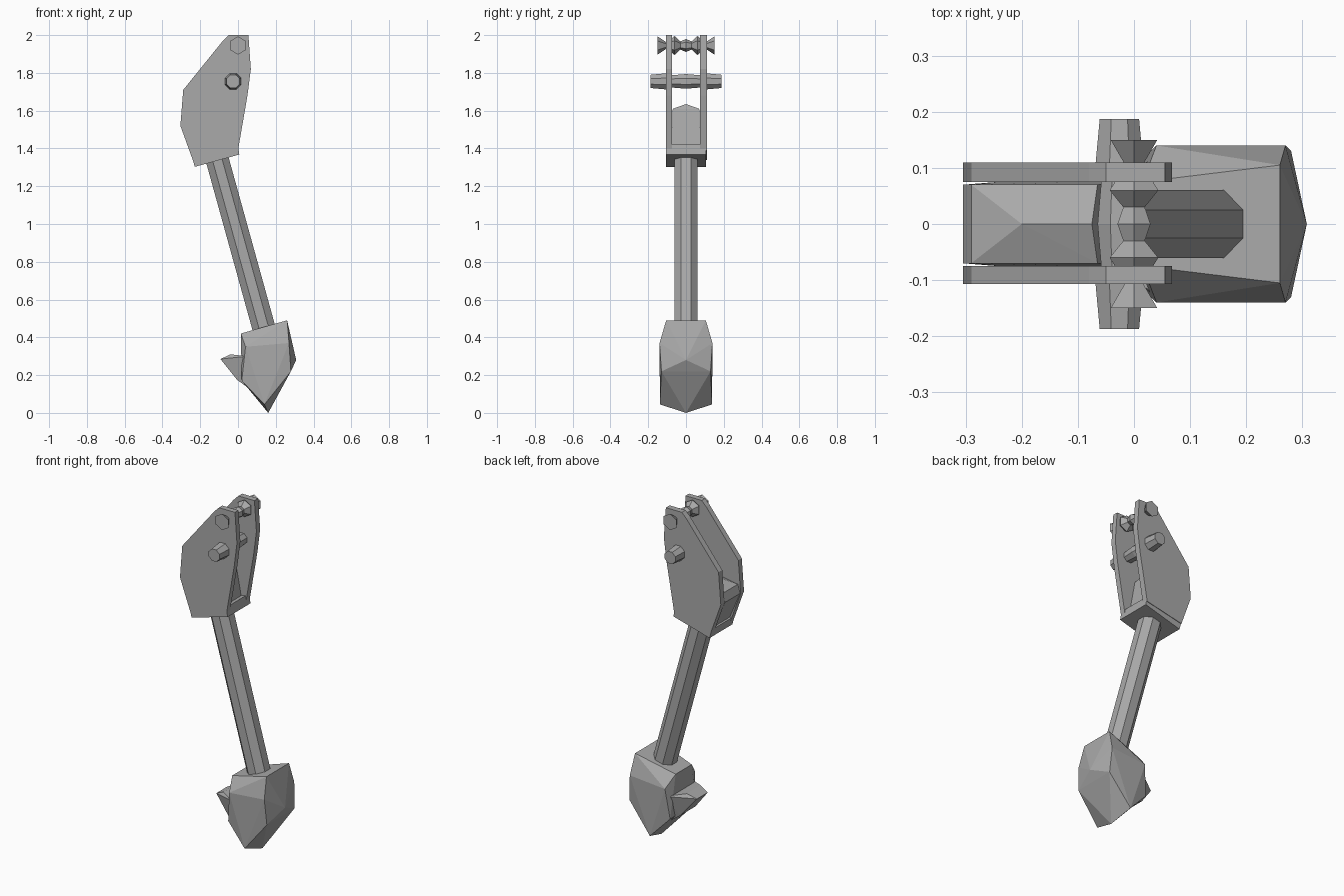
import bpy, bmesh, math
from mathutils import Vector, Matrix

if "Cube" in bpy.data.objects:
    bpy.data.objects.remove(bpy.data.objects["Cube"], do_unlink=True)

grey = bpy.data.materials.new("plain_grey")
grey.use_nodes = True
grey.diffuse_color = (0.4, 0.4, 0.4, 1)
grey.node_tree.nodes["Principled BSDF"].inputs["Base Color"].default_value = (0.4, 0.4, 0.4, 1)


def finish(name, bm):
    bmesh.ops.recalc_face_normals(bm, faces=bm.faces)
    mesh = bpy.data.meshes.new(name)
    bm.to_mesh(mesh)
    bm.free()
    mesh.materials.append(grey)
    obj = bpy.data.objects.new(name, mesh)
    bpy.context.collection.objects.link(obj)
    return obj


def slab(name, outline, y0, y1):
    """Extrude an x-z outline from y0 to y1."""
    bm = bmesh.new()
    face = bm.faces.new([bm.verts.new((x, y0, z)) for x, z in outline])
    new = bmesh.ops.extrude_face_region(bm, geom=[face])["geom"]
    bmesh.ops.translate(bm, vec=(0, y1 - y0, 0),
                        verts=[v for v in new if isinstance(v, bmesh.types.BMVert)])
    return finish(name, bm)


def mirrored(points):
    return points + [(x, -y, z) for x, y, z in points if y]


def hull(name, points):
    """Faceted solid around points."""
    bm = bmesh.new()
    for p in points:
        bm.verts.new(p)
    out = bmesh.ops.convex_hull(bm, input=bm.verts)
    loose = [g for g in out["geom_interior"] if isinstance(g, bmesh.types.BMVert)]
    bmesh.ops.delete(bm, geom=loose, context="VERTS")
    return finish(name, bm)


def spindle(name, start, direction, rings, sides):
    """Lathe (distance, radius) rings along a direction."""
    bm = bmesh.new()
    turn = Vector(direction).to_track_quat("Z", "Y").to_matrix().to_4x4()
    place = Matrix.Translation(start) @ turn
    loops = []
    for d, r in rings:
        loops.append([bm.verts.new(place @ Vector((
            r * math.cos(math.tau * (i + 0.5) / sides),
            r * math.sin(math.tau * (i + 0.5) / sides), d))) for i in range(sides)])
    for a, b in zip(loops, loops[1:]):
        for i in range(sides):
            j = (i + 1) % sides
            bm.faces.new((a[i], a[j], b[j], b[i]))
    bm.faces.new(loops[0])
    bm.faces.new(loops[-1])
    return finish(name, bm)


# Bracket: two side plates joined by a solid web with a crowned top
plate = [(-0.24, 1.34), (-0.305, 1.52), (-0.29, 1.71), (-0.08, 1.97), (-0.05, 2.0),
         (0.055, 2.0), (0.068, 1.82), (0.05, 1.68), (0.0, 1.39)]
slab("front_plate", plate, -0.107, -0.075)
slab("back_plate", plate, 0.075, 0.11)
hull("bracket_web", mirrored([
    (-0.23, 0.076, 1.35), (-0.305, 0.07, 1.52), (-0.29, 0.07, 1.57), (-0.065, 0.07, 1.61),
    (-0.03, 0.076, 1.4), (-0.2, 0, 1.615), (-0.075, 0, 1.635)]))

# Tilted collar and leg tube
top, bottom = Vector((-0.115, 0, 1.36)), Vector((0.145, 0, 0.42))
axis = (bottom - top).normalized()
across = Vector((-axis.z, 0, axis.x))
corners = [top + across * a + axis * d
           for a, d in ((-0.125, 0.025), (0.12, 0.025), (0.125, -0.03), (-0.125, -0.03))]
slab("collar", [(c.x, c.z) for c in corners], -0.107, 0.107)
spindle("leg_tube", top, axis, [(0, 0.066), ((bottom - top).length, 0.066)], 8)

# Crosswise pins through the plates
spindle("main_pin", (-0.026, -0.187, 1.755), (0, 1, 0),
        [(0, 0.038), (0.08, 0.046), (0.1, 0.034), (0.187, 0.042), (0.274, 0.034),
         (0.294, 0.046), (0.374, 0.038)], 8)
spindle("top_pin", (0.0, -0.15, 1.945), (0, 1, 0),
        [(0, 0.048), (0.045, 0.018), (0.09, 0.05), (0.12, 0.022), (0.15, 0.034),
         (0.18, 0.022), (0.21, 0.05), (0.255, 0.018), (0.3, 0.048)], 6)

# Faceted foot with an off-centre blunt prong
hull("foot", mirrored([
    (0.26, 0.105, 0.49), (0.015, 0.075, 0.42), (0.27, 0.14, 0.37), (0.28, 0.13, 0.22),
    (0.04, 0.14, 0.35), (0.02, 0.12, 0.17), (0.14, 0.138, 0.045),
    (0.308, 0, 0.28), (0.16, 0, 0)]))
hull("foot_prong", [
    (-0.093, -0.07, 0.285), (-0.093, 0.03, 0.285), (-0.04, -0.08, 0.31), (-0.04, 0.05, 0.31),
    (0.05, -0.13, 0.30), (0.05, 0.13, 0.30), (-0.005, -0.08, 0.175), (-0.005, 0.06, 0.175),
    (0.1, -0.1, 0.1), (0.1, 0.1, 0.1)])
